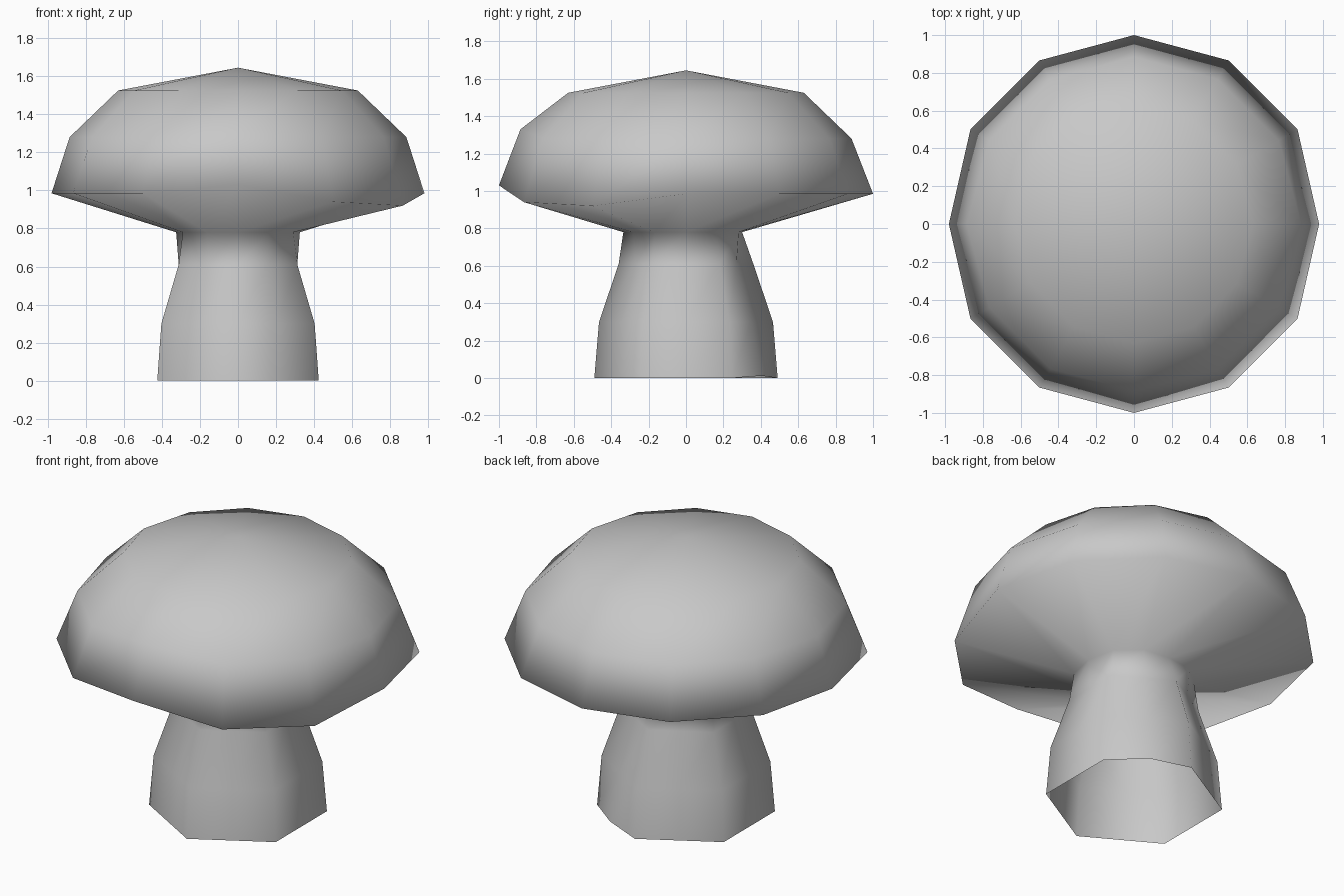
import bpy, bmesh, math

cube = bpy.data.objects.get("Cube")
if cube:
    bpy.data.objects.remove(cube, do_unlink=True)

SIDES = 12

grey = bpy.data.materials.new("soft_grey")
grey.use_nodes = True
colour = (0.58, 0.58, 0.58, 1)
grey.diffuse_color = colour
for node in grey.node_tree.nodes:
    if node.type == 'BSDF_PRINCIPLED':
        node.inputs["Base Color"].default_value = colour
        node.inputs["Roughness"].default_value = 0.8

bm = bmesh.new()


def ring(radius, z, mid=1.0):
    """Ring of points; every other one is pulled in by mid to square off six sides."""
    points = []
    for k in range(SIDES):
        a = math.tau * k / SIDES
        r = radius * (mid if k % 2 == 0 else 1)
        points.append(bm.verts.new((r * math.cos(a), r * math.sin(a), z)))
    return points


def bridge(low, high):
    for k in range(SIDES):
        n = (k + 1) % SIDES
        bm.faces.new((low[k], low[n], high[n], high[k]))


# Six-sided stem, open at the base
hexagon = math.cos(math.pi / 6)
base = ring(0.49, 0, hexagon)
lower = ring(0.465, 0.3, hexagon)
upper = ring(0.36, 0.61, hexagon)
neck = ring(0.335, 0.78, 0.97)

# Twelve-sided cap
rim = ring(1.0, 0.985)
shoulder = ring(0.885, 1.28)
crown = ring(0.63, 1.525)
peak = bm.verts.new((0, 0, 1.645))

# Hand-shaped irregularities: base bulge, neck, drooping rim, raised front
base[2].co = (0.225, 0.405, 0.012)
neck[3].co.y = 0.30
for side in (0, 6):
    rim[side].co.x *= 0.98
rim[9].co.z = 1.03
rim[10].co.z = 0.94
rim[11].co.z = 0.92
shoulder[9].co.z = 1.33

# Skin the rings into one continuous surface
rings = [base, lower, upper, neck, rim, shoulder, crown]
for low, high in zip(rings, rings[1:]):
    bridge(low, high)
for k in range(SIDES):
    bm.faces.new((crown[k], crown[(k + 1) % SIDES], peak))

for face in bm.faces:
    face.smooth = True

mesh = bpy.data.meshes.new("mushroom")
bm.to_mesh(mesh)
bm.free()
mesh.materials.append(grey)
mushroom = bpy.data.objects.new("mushroom", mesh)
bpy.context.collection.objects.link(mushroom)
